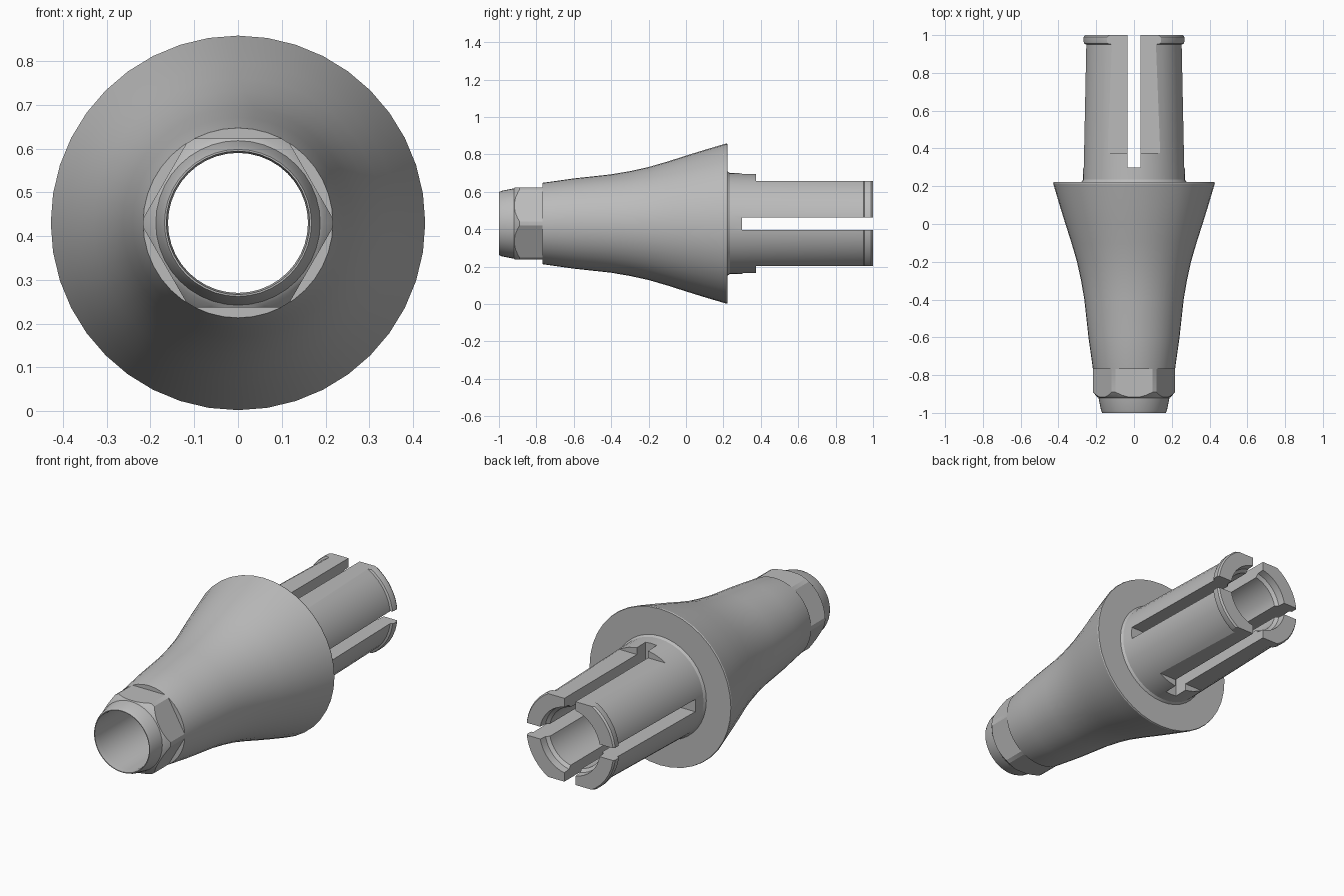
import bpy, bmesh, math
from mathutils import Matrix, Vector

old = bpy.data.objects.get("Cube")
if old:
    bpy.data.objects.remove(old, do_unlink=True)

AXIS_Z = 0.43
SIDES = 40

steel = bpy.data.materials.new("satin grey metal")
steel.use_nodes = True
GREY = (0.5, 0.5, 0.5, 1)
steel.diffuse_color = GREY
steel.node_tree.nodes["Principled BSDF"].inputs["Base Color"].default_value = GREY


def finish(name, bm):
    bmesh.ops.recalc_face_normals(bm, faces=bm.faces)
    mesh = bpy.data.meshes.new(name)
    bm.to_mesh(mesh)
    bm.free()
    mesh.materials.append(steel)
    obj = bpy.data.objects.new(name, mesh)
    bpy.context.collection.objects.link(obj)
    return obj


def lathe(name, profile):
    """Spin a closed (y, radius) loop around the long axis."""
    bm = bmesh.new()
    rings = []
    for i in range(SIDES):
        a = 2 * math.pi * i / SIDES
        rings.append([bm.verts.new((r * math.cos(a), y, AXIS_Z + r * math.sin(a)))
                      for y, r in profile])
    n = len(profile)
    for i in range(SIDES):
        p, q = rings[i], rings[(i + 1) % SIDES]
        for j in range(n):
            k = (j + 1) % n
            bm.faces.new((p[j], p[k], q[k], q[j]))
    return finish(name, bm)


def cut(target, name, size, centre, angle=0):
    """Subtract a box, turned by angle around the long axis."""
    bm = bmesh.new()
    bmesh.ops.create_cube(bm, size=1)
    bmesh.ops.scale(bm, vec=size, verts=bm.verts)
    bmesh.ops.translate(bm, vec=centre, verts=bm.verts)
    turn = Matrix.Translation(Vector((0, 0, AXIS_Z))) @ Matrix.Rotation(angle, 4, 'Y')
    bm.transform(turn)
    cutter = finish(name, bm)
    cutter.hide_render = True
    mod = target.modifiers.new(name, 'BOOLEAN')
    mod.operation = 'DIFFERENCE'
    mod.solver = 'EXACT'
    mod.object = cutter
    bpy.context.view_layer.objects.active = target
    bpy.ops.object.modifier_apply(modifier=mod.name)
    bpy.data.objects.remove(cutter, do_unlink=True)


# Turned sleeve: nose, hex collar, flared body, flange, tail with lip, bore
nose = [(-1, 0.164), (-1, 0.168), (-0.985, 0.175), (-0.92, 0.188)]
collar = [(-0.915, 0.196), (-0.89, 0.217), (-0.768, 0.217)]
flare = [(-0.764, 0.218), (-0.6, 0.241), (-0.4, 0.263), (-0.3, 0.28),
         (-0.2, 0.302), (-0.1, 0.331), (0, 0.363), (0.1, 0.394), (0.215, 0.428)]
flange = [(0.222, 0.426), (0.222, 0.278), (0.235, 0.27)]
tail = [(0.37, 0.267), (0.95, 0.255), (0.955, 0.266), (0.965, 0.269),
        (0.99, 0.269), (1, 0.262)]
bore = [(1, 0.182), (0.96, 0.178), (0.945, 0.162), (-0.97, 0.16)]
sleeve = lathe("slotted_sleeve", nose + collar + flare + flange + tail + bore)

# Hex flats on the front collar
for i in range(6):
    cut(sleeve, "hex_flat", (0.5, 0.182, 0.2), (0, -0.859, 0.293), i * math.pi / 3)

# Flats along the top and bottom of the tail
for i in range(2):
    cut(sleeve, "tail_flat", (0.8, 0.8, 0.2), (0, 0.775, 0.327), i * math.pi)

# Crossed slots that split the tail into four fingers
for i in range(2):
    cut(sleeve, "tail_slot", (0.067, 0.8, 0.8), (0, 0.7, 0), i * math.pi / 2)

# Smooth shading with crisp machined edges
bpy.ops.object.select_all(action='DESELECT')
sleeve.select_set(True)
bpy.context.view_layer.objects.active = sleeve
bpy.ops.object.shade_smooth_by_angle(angle=math.radians(25))
